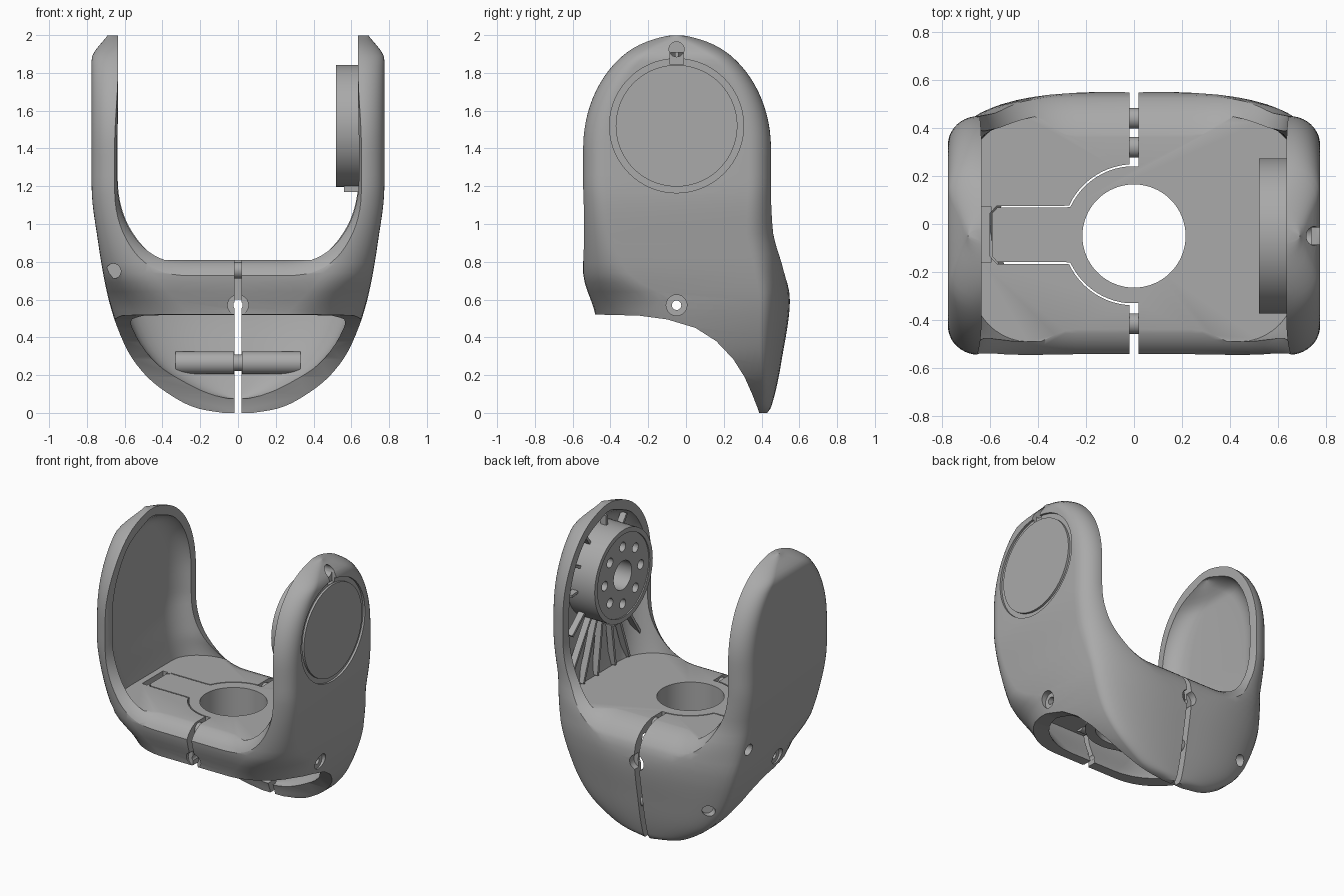
import bpy, bmesh, math
from mathutils import Matrix, Vector

if "Cube" in bpy.data.objects:
    bpy.data.objects.remove(bpy.data.objects["Cube"])

grey = bpy.data.materials.new("plain grey")
grey.use_nodes = True
grey.diffuse_color = (.4, .4, .4, 1)
grey.node_tree.nodes["Principled BSDF"].inputs["Base Color"].default_value = (.4, .4, .4, 1)

# Centre of the arm hub, and height where the arm starts to arch
HUB_Y, HUB_Z, ARCH_Z = -.05, 1.52, 1.4


def make(name, bm):
    bmesh.ops.recalc_face_normals(bm, faces=bm.faces)
    mesh = bpy.data.meshes.new(name)
    bm.to_mesh(mesh)
    bm.free()
    mesh.materials.append(grey)
    obj = bpy.data.objects.new(name, mesh)
    bpy.context.collection.objects.link(obj)
    return obj


def loft(name, rings):
    """Skin closed rings of equal length and cap both ends."""
    bm = bmesh.new()
    rows = [[bm.verts.new(p) for p in ring] for ring in rings]
    n = len(rows[0])
    for a, b in zip(rows, rows[1:]):
        for i in range(n):
            j = (i + 1) % n
            bm.faces.new((a[i], a[j], b[j], b[i]))
    bm.faces.new(rows[0])
    bm.faces.new(rows[-1])
    return make(name, bm)


def rod(name, start, end, radius, sides=48):
    start, end = Vector(start), Vector(end)
    axis = end - start
    turn = axis.to_track_quat('Z', 'Y').to_matrix().to_4x4()
    bm = bmesh.new()
    bmesh.ops.create_cone(bm, cap_ends=True, segments=sides, radius1=radius, radius2=radius,
                          depth=axis.length, matrix=Matrix.Translation((start + end) / 2) @ turn)
    return make(name, bm)


def box(name, low, high):
    low, high = Vector(low), Vector(high)
    bm = bmesh.new()
    bmesh.ops.create_cube(bm, size=1, matrix=Matrix.Translation((low + high) / 2)
                          @ Matrix.Diagonal((*(high - low), 1)))
    return make(name, bm)


def combine(obj, *tools, mode='DIFFERENCE'):
    for tool in tools:
        tool.hide_render = True
        mod = obj.modifiers.new("cut", 'BOOLEAN')
        mod.object, mod.operation, mod.solver = tool, mode, 'EXACT'
        bpy.context.view_layer.update()
        done = obj.evaluated_get(bpy.context.evaluated_depsgraph_get())
        mesh = bpy.data.meshes.new_from_object(done)
        obj.modifiers.clear()
        obj.data = mesh
        bpy.data.objects.remove(tool)
    return obj


def curve(keys, z):
    """Smooth interpolation through keys without overshoot."""
    z = min(max(z, keys[0][0]), keys[-1][0])
    s = [(b[1] - a[1]) / (b[0] - a[0]) for a, b in zip(keys, keys[1:])]
    m = [s[0]] + [2 * p * q / (p + q) if p * q > 0 else 0 for p, q in zip(s, s[1:])] + [s[-1]]
    i = max(k for k in range(len(s)) if keys[k][0] <= z)
    h = keys[i + 1][0] - keys[i][0]
    t = (z - keys[i][0]) / h
    u = t * t * (3 - 2 * t)
    return (keys[i][1] * (1 - u) + keys[i + 1][1] * u
            + h * t * (1 - t) * (m[i] * (1 - t) - m[i + 1] * t))


# Body outline by height: half width, front and back edges, corner sizes
WIDTH = [(0, .08), (.02, .2), (.06, .3), (.2, .49), (.35, .595), (.6, .685),
         (.9, .74), (1.2, .775), (1.87, .775), (2, .69)]
FRONT = [(0, -.4), (.52, -.48), (.75, -.545), (2, -.545)]
BACK = [(0, .43), (.03, .45), (.3, .51), (.6, .55), (.75, .52), (.97, .46), (1.2, .45), (2, .45)]
FRONT_RX = [(.5, .42), (.75, .26), (1.2, .13)]
FRONT_RY = [(.6, .43), (.75, .23), (1, .14), (1.2, .12)]
BACK_RX = [(.6, .55), (.9, .2), (1.2, .13)]
BACK_RY = [(0, .05), (.6, .16), (1.2, .12)]


def outline(z, t=0):
    w = min(curve(WIDTH, z - t), curve(WIDTH, z + t), curve(WIDTH, z)) - .7 * t
    y0, y1 = curve(FRONT, z) + t, curve(BACK, z) - t
    if z > ARCH_Z:
        k = math.sqrt(1 - ((z - ARCH_Z) / (2 - ARCH_Z - t)) ** 2)
        y0, y1 = (HUB_Y + (y - HUB_Y) * k for y in (y0, y1))
    half = .48 * (y1 - y0)
    fx, bx = (min(curve(k, z), .85 * w) for k in (FRONT_RX, BACK_RX))
    fy, by = (min(curve(k, z) + t, half) for k in (FRONT_RY, BACK_RY))
    ring = []
    for q, (sx, y, rx, ry) in enumerate([(1, y1 - by, bx, by), (-1, y1 - by, bx, by),
                                         (-1, y0 + fy, fx, fy), (1, y0 + fy, fx, fy)]):
        for i in range(11):
            a = math.pi / 2 * (q + i / 10)
            ring.append((sx * (w - rx) + rx * math.cos(a) if sx * math.cos(a) > 0 else sx * (w - rx),
                         y + ry * math.sin(a), z))
    return ring


def heights(low, high, n):
    return [low + (high - low) * (1 - math.cos(math.pi * i / n)) / 2 for i in range(n + 1)]


# Outer body and its two hollows: arms above the floor, bowl below it
body = loft("body_shell", [outline(z) for z in heights(0, 1.999, 60)])
arm_hollow = loft("arm_hollow", [outline(z, .055) for z in heights(.81, 1.943, 40)])
bowl_hollow = loft("bowl_hollow", [outline(z, .07) for z in heights(.075, .73, 30)])


# U-shaped gap between the arms, flared to round the front and back lips
def gap_ring(y):
    front, back = (min(max(v, 0), 1) for v in ((-.4 - y) / .16, (y - .31) / .25))
    drop = .16 * (1 - math.sqrt(1 - front ** 2)) + .22 * (1 - math.sqrt(1 - back ** 2))
    w, b = .635 + .2 * drop, .815 - drop
    ring = [(-w, y, 3), (w, y, 3)]
    for side in (1, -1):
        for i in range(17):
            a = math.pi / 2 * (i / 16 if side > 0 else 1 - i / 16)
            ring.append((side * (w - .4 + .4 * math.cos(a) ** .9), y,
                         b + .45 * (1 - math.sin(a) ** .9)))
    return ring


gap = loft("arm_gap", [gap_ring(y) for y in [-.7] + heights(-.56, -.4, 10)
                       + heights(.31, .56, 12) + [.7]])

# Sweeping underside that leaves a deep skirt at the back
sweep = [(-.8, .52), (-.45, .52), (-.25, .515), (-.1, .495), (.05, .45), (.16, .38), (.25, .285),
         (.31, .19), (.35, .1), (.385, .01), (.4, -.2), (-.8, -.2)]
underside = loft("underside_cut", [[(x, y, z) for y, z in sweep] for x in (-1, 1)])
combine(body, arm_hollow, bowl_hollow, gap, underside)

# Ring collar below the floor, and its bore
combine(body, rod("collar", (0, HUB_Y, .6), (0, HUB_Y, .78), .28, 64), mode='UNION')
combine(body, rod("bore", (0, HUB_Y, .3), (0, HUB_Y, 1), .215, 64))

# Thin gap around the left half of the ring and its tongue
path = [(.295 * math.cos(a), HUB_Y + .295 * math.sin(a))
        for a in (math.radians(90 + 65 * i / 12) for i in range(13))]
path += [(-.29, .072), (-.57, .072), (-.595, .045), (-.595, HUB_Y)]
path += [(x, 2 * HUB_Y + .01 - y) for x, y in path[-2::-1]]
left_edge, right_edge = [], []
for i, p in enumerate(path):
    a, b = Vector(path[max(i - 1, 0)]), Vector(path[min(i + 1, len(path) - 1)])
    d = (b - a).normalized() * .004
    left_edge.append((p[0] - d.y, p[1] + d.x))
    right_edge.append((p[0] + d.y, p[1] - d.x))
ribbon = left_edge + right_edge[::-1]
combine(body, loft("tongue_gap", [[(x, y, z) for x, y in ribbon] for z in (.55, 1)]),
        box("tongue_pocket", (-.635, -.16, .76), (-.595, .072, .9)))

# Clamp slits and screw holes
combine(body, box("front_slit", (-.018, -.7, -.1), (.018, -.33, 1)),
        box("back_slit", (-.018, .24, -.1), (.018, .7, 1)))
for start, end, bore in [((0, -.7, .57), (0, -.475, .57), .055), ((0, .5, .57), (0, .7, .57), .055),
                         ((0, -.7, .57), (0, .7, .57), .025)]:
    combine(body, rod("screw_hole", start, end, bore, 24))
for side in (1, -1):
    combine(body, rod("side_bore", (side * .65, HUB_Y, .57), (side, HUB_Y, .57), .055, 24),
            rod("side_hole", (side * .5, HUB_Y, .57), (side, HUB_Y, .57), .025, 24))
for start, end in [((-.66, -.7, .75), (-.66, -.42, .75)), ((-.6, .33, .77), (-.9, .33, .77)),
                   ((-.46, .42, .33), (-.66, .62, .33))]:
    combine(body, rod("corner_hole", start, end, .04, 24))

# Cover disc groove and cable notch on the outer face of the left arm
groove = combine(rod("groove", (.76, HUB_Y, HUB_Z), (.9, HUB_Y, HUB_Z), .355, 96),
                 rod("groove_core", (.7, HUB_Y, HUB_Z), (1, HUB_Y, HUB_Z), .322, 96))
combine(body, groove, rod("notch", (.68, HUB_Y, 1.925), (.9, HUB_Y, 1.925), .04, 24),
        box("notch_slot", (.74, HUB_Y - .036, 1.845), (.9, HUB_Y + .036, 1.925)))
parts = [body]

# Bearing hub inside the left arm
hub = rod("bearing_hub", (.52, HUB_Y, HUB_Z), (.75, HUB_Y, HUB_Z), .323, 72)
combine(hub, rod("hub_recess", (.4, HUB_Y, HUB_Z), (.528, HUB_Y, HUB_Z), .29, 64),
        rod("hub_bore", (.4, HUB_Y, HUB_Z), (.7, HUB_Y, HUB_Z), .1, 48))
for i in range(8):
    a = math.pi / 4 * i
    y, z = HUB_Y + .2 * math.cos(a), HUB_Z + .2 * math.sin(a)
    combine(hub, rod("bolt_hole", (.4, y, z), (.6, y, z), .033, 20))
parts.append(hub)
parts.append(box("hub_key", (.56, HUB_Y - .05, 1.17), (.66, HUB_Y + .05, 1.23)))

# Ribs that fan out from the hub
for deg in (-50, -33, -20, -8, 8, 20, 33, 50, 85, 115, 145, 180, 215, 245, 275):
    a = math.radians(deg)
    reach = min(.7 / math.cos(a), .38 / abs(math.sin(a))) if abs(deg) < 60 else .39
    rib = box("hub_rib", (.65, -.009, -reach), (.695, .009, -.3))
    rib.data.transform(Matrix.Translation((0, HUB_Y, HUB_Z)) @ Matrix.Rotation(a, 4, 'X'))
    parts.append(rib)

# Clamp bolts that bridge the slits, and the bolt sleeves in the bowl
for name, y, z in [("front_bolt", -.415, .755), ("floor_bolt", .32, .755), ("skirt_bolt", .44, .265)]:
    parts.append(rod(name, (-.1, y, z), (.1, y, z), .043, 24))
for side in (1, -1):
    parts.append(rod("skirt_sleeve", (side * .02, .41, .265), (side * .33, .41, .265), .06, 32))

for part in parts:
    bpy.ops.object.select_all(action='DESELECT')
    part.select_set(True)
    bpy.context.view_layer.objects.active = part
    bpy.ops.object.shade_smooth_by_angle(angle=math.radians(32))
